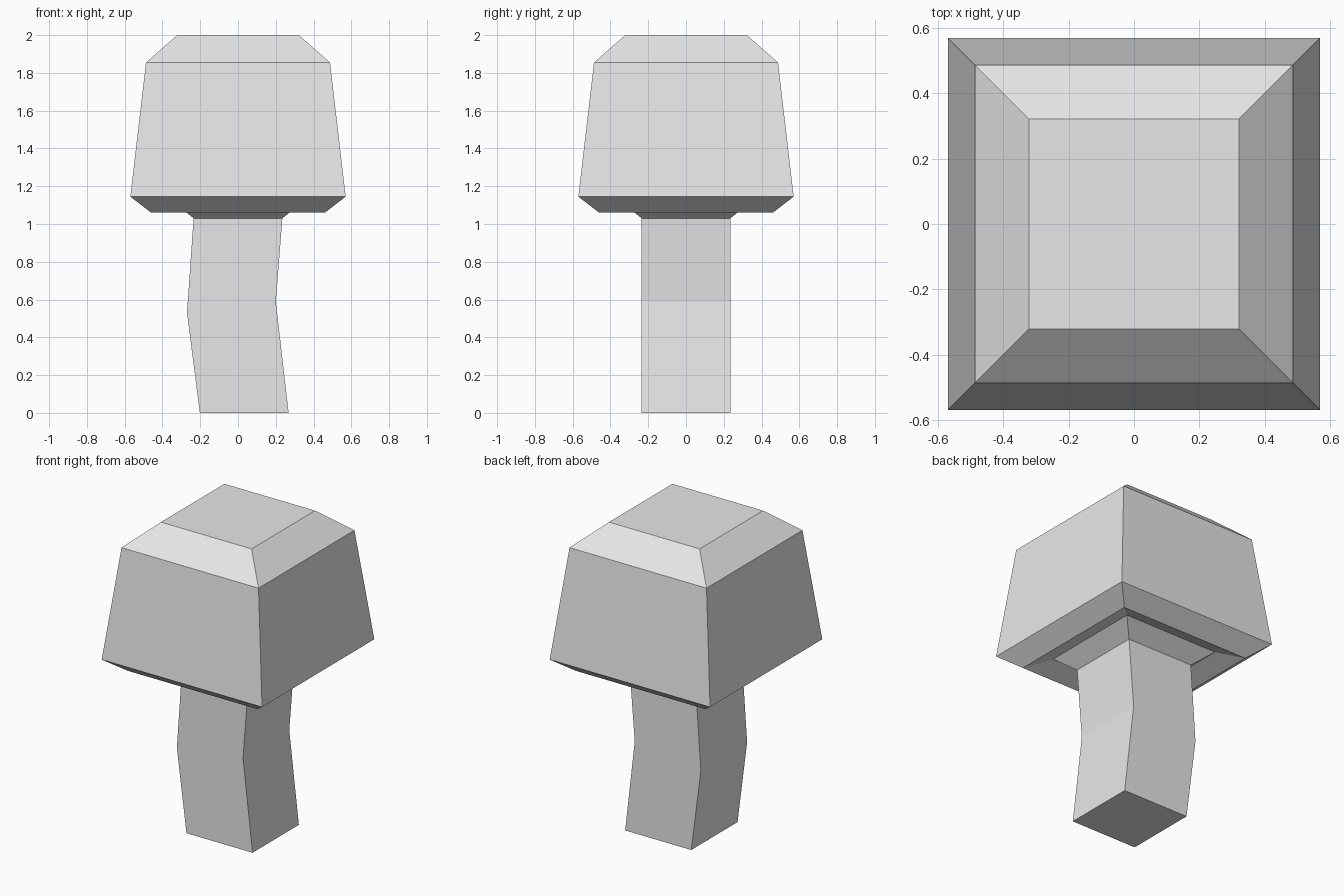
import bpy
import bmesh

cube = bpy.data.objects.get("Cube")
if cube:
    bpy.data.objects.remove(cube, do_unlink=True)

grey = bpy.data.materials.new("light grey")
grey.use_nodes = True
colour = (0.8, 0.8, 0.8, 1)
grey.diffuse_color = colour
grey.node_tree.nodes["Principled BSDF"].inputs["Base Color"].default_value = colour


def square_loft(name, rings, cap_start=False, cap_end=False):
    """Loft square rings: (half size, height, x shift, height tilt across x)."""
    bm = bmesh.new()
    loops = []
    for half, z, shift, tilt in rings:
        loops.append([bm.verts.new((shift + sx * half, sy * half, z + sx * tilt))
                      for sx, sy in ((-1, -1), (1, -1), (1, 1), (-1, 1))])
    for low, high in zip(loops, loops[1:]):
        for i in range(4):
            j = (i + 1) % 4
            bm.faces.new((low[i], low[j], high[j], high[i]))
    if cap_start:
        bm.faces.new(loops[0][::-1])
    if cap_end:
        bm.faces.new(loops[-1])
    mesh = bpy.data.meshes.new(name)
    bm.to_mesh(mesh)
    bm.free()
    mesh.materials.append(grey)
    obj = bpy.data.objects.new(name, mesh)
    bpy.context.collection.objects.link(obj)
    return obj


# Bent stem that flares out into the underside of the cap
square_loft("stem", [
    (0.235, 0, 0.033, 0),
    (0.235, 0.56, -0.035, 0.03),
    (0.235, 1.03, 0, 0),
    (0.335, 1.11, 0, 0),
], cap_start=True)

# Cap: sloping gill groove, lower lip, tapered sides and bevelled top
square_loft("cap", [
    (0.335, 1.11, 0, 0),
    (0.46, 1.06, 0, 0),
    (0.57, 1.145, 0, 0),
    (0.487, 1.855, 0, 0),
    (0.322, 2.0, 0, 0),
], cap_end=True)
